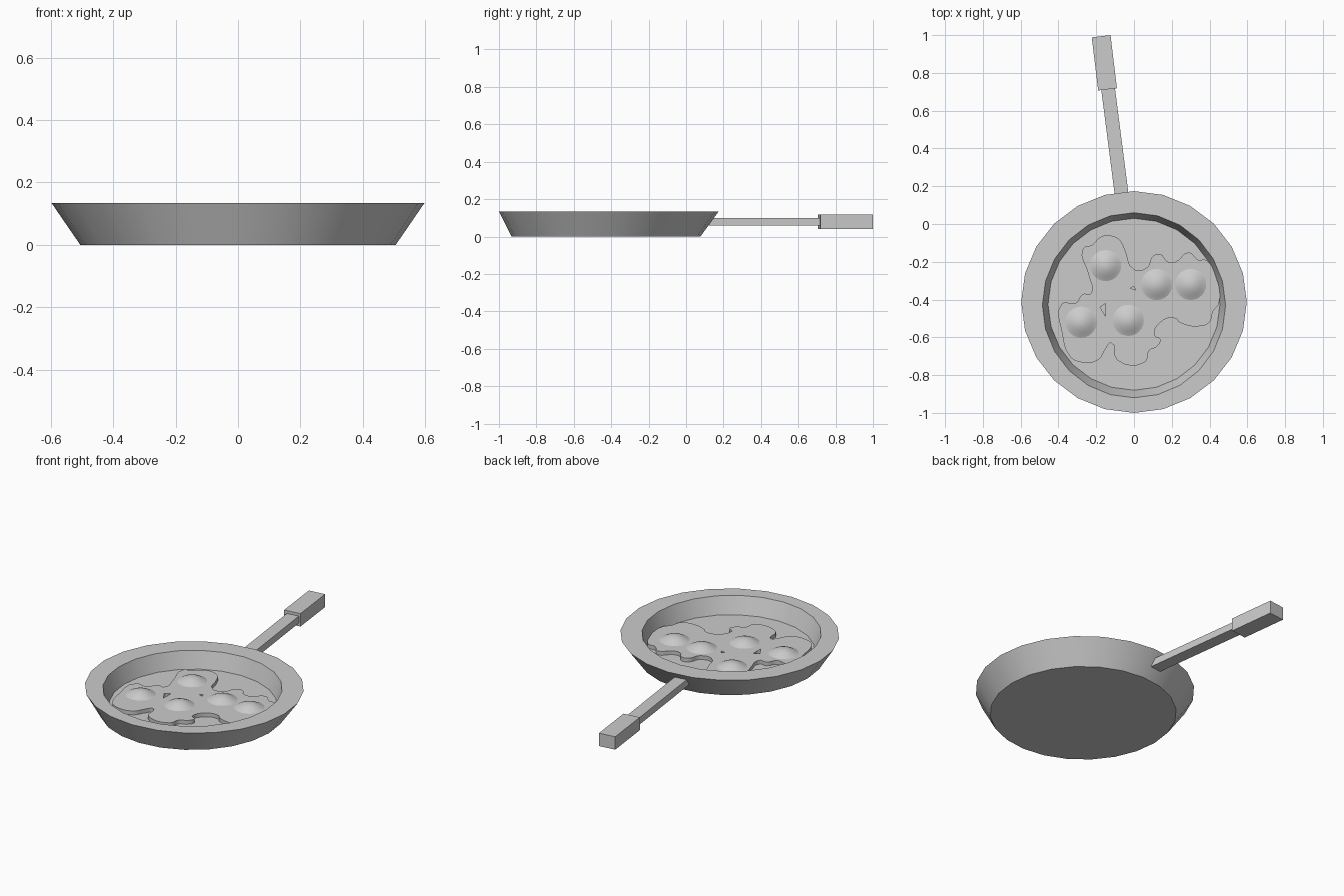
import bpy, bmesh, math
from mathutils import Vector

cube = bpy.data.objects.get("Cube")
if cube:
    bpy.data.objects.remove(cube, do_unlink=True)

GREY = (0.6, 0.6, 0.6, 1.0)
grey = bpy.data.materials.new("plain grey")
grey.use_nodes = True
grey.diffuse_color = GREY
for node in grey.node_tree.nodes:
    if node.type == 'BSDF_PRINCIPLED':
        node.inputs["Base Color"].default_value = GREY

SIDES = 24
FLOOR = 0.035
EGG_TOP = 0.058


def select_only(obj):
    bpy.ops.object.select_all(action='DESELECT')
    obj.select_set(True)
    bpy.context.view_layer.objects.active = obj


def finish(name, bm, smooth=True):
    """Turn a bmesh into a named, coloured object."""
    bmesh.ops.recalc_face_normals(bm, faces=bm.faces)
    mesh = bpy.data.meshes.new(name)
    bm.to_mesh(mesh)
    bm.free()
    mesh.materials.append(grey)
    obj = bpy.data.objects.new(name, mesh)
    bpy.context.collection.objects.link(obj)
    if smooth:
        select_only(obj)
        bpy.ops.object.shade_smooth_by_angle(angle=math.radians(30))
    return obj


def lathe(name, rings, sides, centre_x=0.0):
    """Loft rings of (x radius, y radius, centre y, z) and cap both ends."""
    bm = bmesh.new()
    loops = []
    for rx, ry, cy, z in rings:
        loops.append([bm.verts.new((centre_x + rx * math.cos(a), cy + ry * math.sin(a), z))
                      for a in (math.tau * i / sides for i in range(sides))])
    for low, high in zip(loops, loops[1:]):
        for i in range(sides):
            j = (i + 1) % sides
            bm.faces.new((low[i], low[j], high[j], high[i]))
    bm.faces.new(loops[0])
    bm.faces.new(loops[-1])
    return finish(name, bm)


def bar(name, start, end, width, low, high):
    """Square bar laid between two points on the ground plan."""
    a, b = Vector(start), Vector(end)
    along = b - a
    middle = (a + b) / 2
    bm = bmesh.new()
    bmesh.ops.create_cube(bm, size=1)
    bmesh.ops.scale(bm, vec=(width, along.length, high - low), verts=bm.verts)
    turn = math.atan2(-along.x, along.y)
    for v in bm.verts:
        x, y = v.co.x, v.co.y
        v.co.x = middle.x + x * math.cos(turn) - y * math.sin(turn)
        v.co.y = middle.y + x * math.sin(turn) + y * math.cos(turn)
        v.co.z += (low + high) / 2
    return finish(name, bm, smooth=False)


# Pan body: base, flared wall, flat rim, inner wall and floor
lathe("pan", [(0.505, 0.505, -0.428, 0.0),
              (0.597, 0.587, -0.413, 0.134),
              (0.485, 0.49, -0.43, 0.134),
              (0.455, 0.455, -0.425, FLOOR)], SIDES)

# Handle and thicker grip
bar("handle", (-0.057, 0.09), (-0.139, 0.73), 0.073, 0.058, 0.1)
bar("grip", (-0.14, 0.713), (-0.174, 0.994), 0.1, 0.04, 0.117)

# Egg white: wavy outline with two small gaps, in hundredths
outline = [(-27, -13), (-22, -11), (-18, -7), (-14, -6), (-8, -8), (-5, -13),
           (0, -24), (7, -23), (10, -17), (14, -16), (18, -20), (22, -20),
           (29, -15), (34, -19), (38, -19), (43, -27), (45, -42), (42, -46),
           (40, -52), (36, -54), (24, -52), (22, -50), (14, -52), (11, -59),
           (14, -61), (12, -65), (8, -67), (6, -73), (-9, -72), (-12, -63),
           (-15, -66), (-19, -72), (-29, -73), (-34, -70), (-38, -58),
           (-38, -42), (-31, -42), (-27, -37), (-23, -37), (-24, -27)]
gap = [(-18, -44), (-15, -42), (-15, -49)]
small_gap = [(-2, -34), (0, -33), (1, -35)]

curve = bpy.data.curves.new("egg_white", 'CURVE')
curve.dimensions = '2D'
curve.fill_mode = 'BOTH'
curve.resolution_u = 4
curve.extrude = (EGG_TOP - FLOOR) / 2 + 0.002
for points, handle_type in ((outline, 'AUTO'), (gap, 'VECTOR'), (small_gap, 'VECTOR')):
    spline = curve.splines.new('BEZIER')
    spline.bezier_points.add(len(points) - 1)
    spline.use_cyclic_u = True
    for bp, (x, y) in zip(spline.bezier_points, points):
        bp.co = (x / 100, y / 100, 0)
        bp.handle_left_type = bp.handle_right_type = handle_type
egg_white = bpy.data.objects.new("egg_white", curve)
bpy.context.collection.objects.link(egg_white)
egg_white.location.z = EGG_TOP - curve.extrude
select_only(egg_white)
bpy.ops.object.convert(target='MESH')
egg_white = bpy.context.view_layer.objects.active
egg_white.data.materials.clear()
egg_white.data.materials.append(grey)

# Yolks: soft domes that blend into the white
YOLK_RADIUS, YOLK_HEIGHT, STEPS = 0.085, 0.03, 8
yolks = [(-0.15, -0.22), (0.12, -0.32), (0.3, -0.32), (-0.28, -0.52), (-0.03, -0.51)]
for number, (x, y) in enumerate(yolks, 1):
    rings = []
    for s in range(STEPS):
        t = 1 - s / STEPS
        r = YOLK_RADIUS * t
        z = EGG_TOP - 0.001 + YOLK_HEIGHT * (1 - t * t) ** 1.3
        rings.append((r, r, y, z))
    lathe(f"yolk_{number}", rings, SIDES, x)
